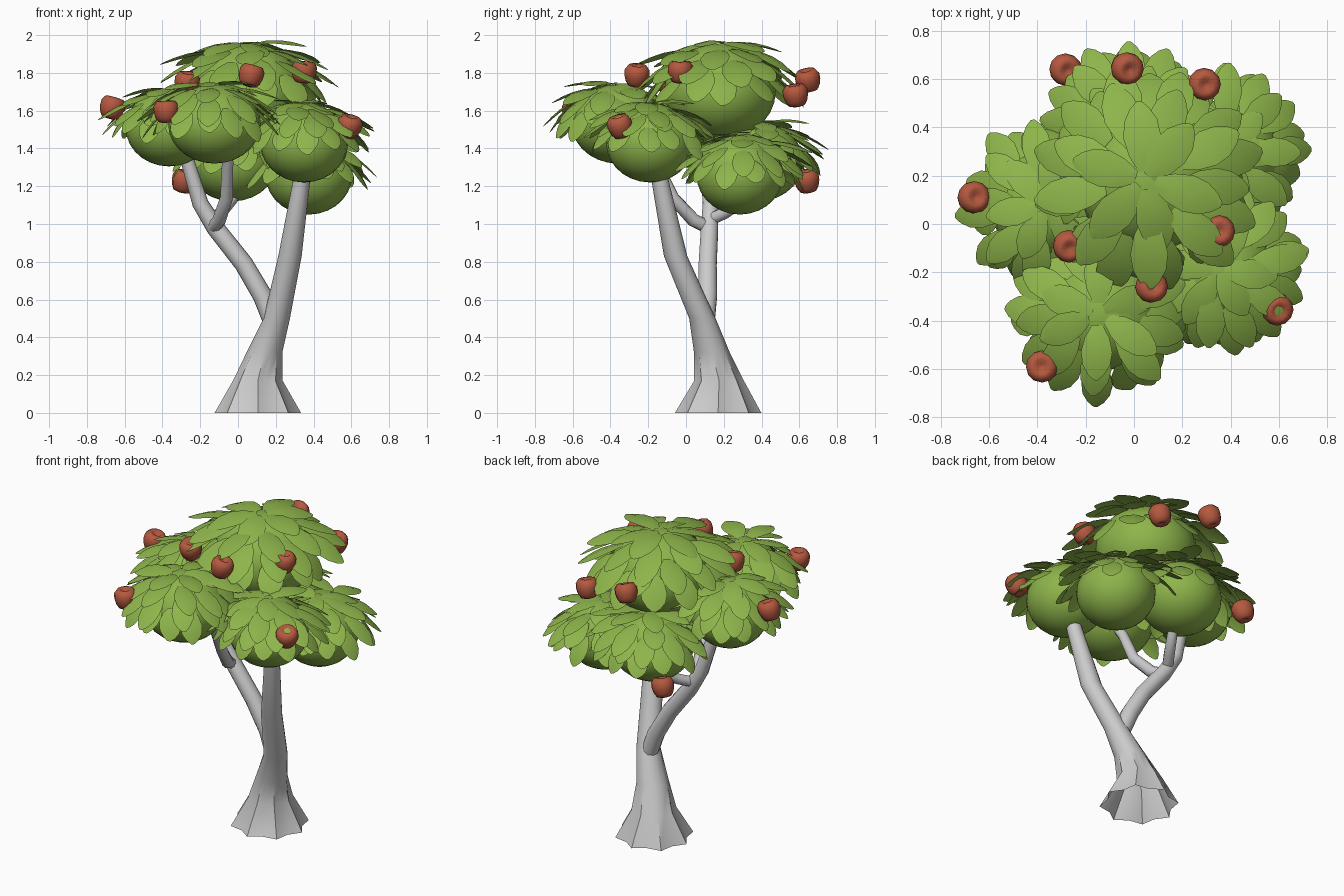
import bpy, bmesh, math, random
from mathutils import Vector, Matrix

if "Cube" in bpy.data.objects:
    bpy.data.objects.remove(bpy.data.objects["Cube"])

random.seed(4)


def material(name, col):
    m = bpy.data.materials.new(name)
    m.diffuse_color = (*col, 1)
    m.use_nodes = True
    m.node_tree.nodes["Principled BSDF"].inputs["Base Color"].default_value = m.diffuse_color
    return m


GREEN = material("leaf_green", (0.27, 0.46, 0.07))
RED = material("fruit_red", (0.46, 0.10, 0.05))


def finish(bm, name, mat=None, angle=None):
    me = bpy.data.meshes.new(name)
    bm.to_mesh(me)
    bm.free()
    ob = bpy.data.objects.new(name, me)
    bpy.context.collection.objects.link(ob)
    if mat:
        me.materials.append(mat)
    if angle:
        bpy.ops.object.select_all(action='DESELECT')
        ob.select_set(True)
        bpy.context.view_layer.objects.active = ob
        bpy.ops.object.shade_smooth_by_angle(angle=math.radians(angle))
    return ob


def skin(bm, rings, base=True):
    """Close neighbouring rings of vertices into a tube with a top cap."""
    n = len(rings[0])
    for a, b in zip(rings, rings[1:]):
        for i in range(n):
            j = (i + 1) % n
            bm.faces.new((a[i], a[j], b[j], b[i]))
    if base:
        bm.faces.new(rings[0][::-1])
    bm.faces.new(rings[-1])


def branch(name, path, sides=10):
    """Tube along (x, y, z, radius) points."""
    bm = bmesh.new()
    pts = [Vector(p[:3]) for p in path]
    rings = []
    for i, p in enumerate(pts):
        d = (pts[min(i + 1, len(pts) - 1)] - pts[max(i - 1, 0)]).normalized()
        u = Vector((0, 1, 0)).cross(d)
        if u.length < 0.4:
            u = Vector((1, 0, 0))
        u = (u - d * u.dot(d)).normalized()
        v = d.cross(u)
        rings.append([bm.verts.new(p + path[i][3] * (u * math.cos(a) + v * math.sin(a)))
                      for a in (math.tau * k / sides for k in range(sides))])
    skin(bm, rings)
    finish(bm, name, angle=50)


# Trunk with a fluted, flared, open foot: x, y, z, radius, flute depth
bm = bmesh.new()
rings = []
for x, y, z, r, f in [(0.105, 0.17, 0, 0.21, 0.09), (0.105, 0.175, 0.17, 0.122, 0.08),
                      (0.14, 0.137, 0.32, 0.092, 0.03), (0.205, 0.087, 0.5, 0.07, 0),
                      (0.275, -0.055, 0.83, 0.062, 0), (0.335, -0.135, 1.22, 0.046, 0),
                      (0.345, -0.16, 1.35, 0.043, 0)]:
    rings.append([bm.verts.new((x + r * (1 + f * (-1) ** k) * math.cos(math.tau * k / 16),
                                y + r * (1 + f * (-1) ** k) * math.sin(math.tau * k / 16), z))
                  for k in range(16)])
skin(bm, rings, base=False)
finish(bm, "trunk", angle=50)

# Branches
branch("main_branch", [(0.2, 0.1, 0.44, 0.05), (0.13, 0.115, 0.62, 0.052), (0.03, 0.115, 0.79, 0.05),
                       (-0.12, 0.125, 0.98, 0.048), (-0.2, 0.13, 1.11, 0.043),
                       (-0.26, 0.11, 1.31, 0.037), (-0.29, 0.1, 1.42, 0.035)])
branch("front_branch", [(-0.13, 0.12, 0.98, 0.036), (-0.1, 0.04, 1.02, 0.036),
                        (-0.06, -0.07, 1.14, 0.034), (-0.055, -0.16, 1.33, 0.03),
                        (-0.06, -0.25, 1.45, 0.028)])
branch("back_branch", [(-0.15, 0.12, 1.02, 0.032), (-0.09, 0.21, 1.06, 0.032),
                       (-0.03, 0.31, 1.13, 0.03), (0, 0.36, 1.25, 0.028)])


def add_leaf(bm, start, azimuth, length, width, pitch0, pitch1):
    """Oval arched leaf pointing outward; pitch is the downward slope."""
    out = Vector((math.cos(azimuth), math.sin(azimuth), 0))
    side = Vector((-out.y, out.x, 0))
    side.z = random.uniform(-0.2, 0.2)
    profile = [(0, 0.35), (0.22, 0.78), (0.48, 1), (0.72, 0.88), (0.9, 0.52), (1, 0.14)]
    p, last, prev = start.copy(), 0, None
    for t, w in profile:
        a = math.radians(pitch0 + (pitch1 - pitch0) * t)
        d = out * math.cos(a) - Vector((0, 0, math.sin(a)))
        p = p + d * (t - last) * length
        last = t
        up = d.cross(side).normalized()
        half = side * w * width / 2
        row = [bm.verts.new(q) for q in (p - half - up * 0.08 * width * w, p,
                                         p + half - up * 0.08 * width * w)]
        if prev:
            for i in (0, 1):
                f = bm.faces.new((prev[i], row[i], row[i + 1], prev[i + 1]))
                f.normal_update()
                if f.normal.dot(out * 0.7 + Vector((0, 0, 1))) < 0:
                    f.normal_flip()
        prev = row


# Leaf rings: polar angle, count, length / r, start pitch, end pitch
LEAF_RINGS = [(8, 6, 0.98, -14, 24), (30, 9, 1.05, 0, 34),
              (48, 12, 1.0, 12, 44), (65, 13, 0.82, 30, 62)]


def clump(name, centre, r, rv, shift_xy=(0, 0)):
    """Smooth foliage ball with a leaf thatch, shifted slightly outward."""
    c = Vector(centre)
    bm = bmesh.new()
    bmesh.ops.create_uvsphere(bm, u_segments=24, v_segments=14, radius=1,
                              matrix=Matrix.Translation(c) @ Matrix.Diagonal((r, r, rv, 1)))
    finish(bm, name + "_foliage", GREEN, 60)
    c += Vector((*shift_xy, 0))
    bm = bmesh.new()
    for theta, count, length, p0, p1 in LEAF_RINGS:
        turn = random.uniform(0, 1)
        for k in range(count):
            az = math.tau * (k + turn + random.uniform(-0.15, 0.15)) / count
            th = math.radians(theta + random.uniform(-5, 5))
            s = c + 1.02 * Vector((r * math.sin(th) * math.cos(az),
                                   r * math.sin(th) * math.sin(az), rv * math.cos(th)))
            tilt = random.uniform(-9, 9)
            add_leaf(bm, s, az + random.uniform(-0.12, 0.12),
                     r * length * random.uniform(0.92, 1.06), 0.53 * r, p0 + tilt, p1 + tilt)
    finish(bm, name + "_leaves", GREEN, 40)


# Six leafy clumps
clump("left_clump", (-0.365, 0.08, 1.51), 0.23, 0.205)
clump("front_clump", (-0.125, -0.36, 1.53), 0.245, 0.21, (-0.02, -0.01))
clump("right_clump", (0.35, -0.19, 1.43), 0.233, 0.21)
clump("back_right_clump", (0.375, 0.285, 1.26), 0.23, 0.21, (-0.01, 0.01))
clump("back_clump", (-0.03, 0.38, 1.33), 0.24, 0.21, (0.02, 0))
clump("top_clump", (0.06, 0.18, 1.70), 0.295, 0.255, (-0.01, 0))

# Round fruit, dimpled at both ends
FRUIT = [(0.012, 0.036), (0.03, 0.052), (0.05, 0.05), (0.066, 0.026), (0.066, -0.005),
         (0.058, -0.035), (0.044, -0.058), (0.024, -0.064), (0.008, -0.056)]
SPOTS = [(-0.665, 0.11, 1.62), (-0.285, 0.64, 1.23), (-0.03, 0.645, 1.765), (0.29, 0.58, 1.685),
         (0.35, -0.03, 1.81), (0.59, -0.35, 1.52), (-0.27, -0.09, 1.75), (-0.38, -0.59, 1.60),
         (0.07, -0.26, 1.79)]
for n, spot in enumerate(SPOTS):
    bm = bmesh.new()
    skin(bm, [[bm.verts.new((r * math.cos(math.tau * k / 12), r * math.sin(math.tau * k / 12), z))
               for k in range(12)] for r, z in reversed(FRUIT)])
    ob = finish(bm, f"fruit_{n + 1}", RED, 60)
    ob.location = spot
    ob.rotation_euler = (random.uniform(-0.3, 0.3), random.uniform(-0.3, 0.3), 0)
